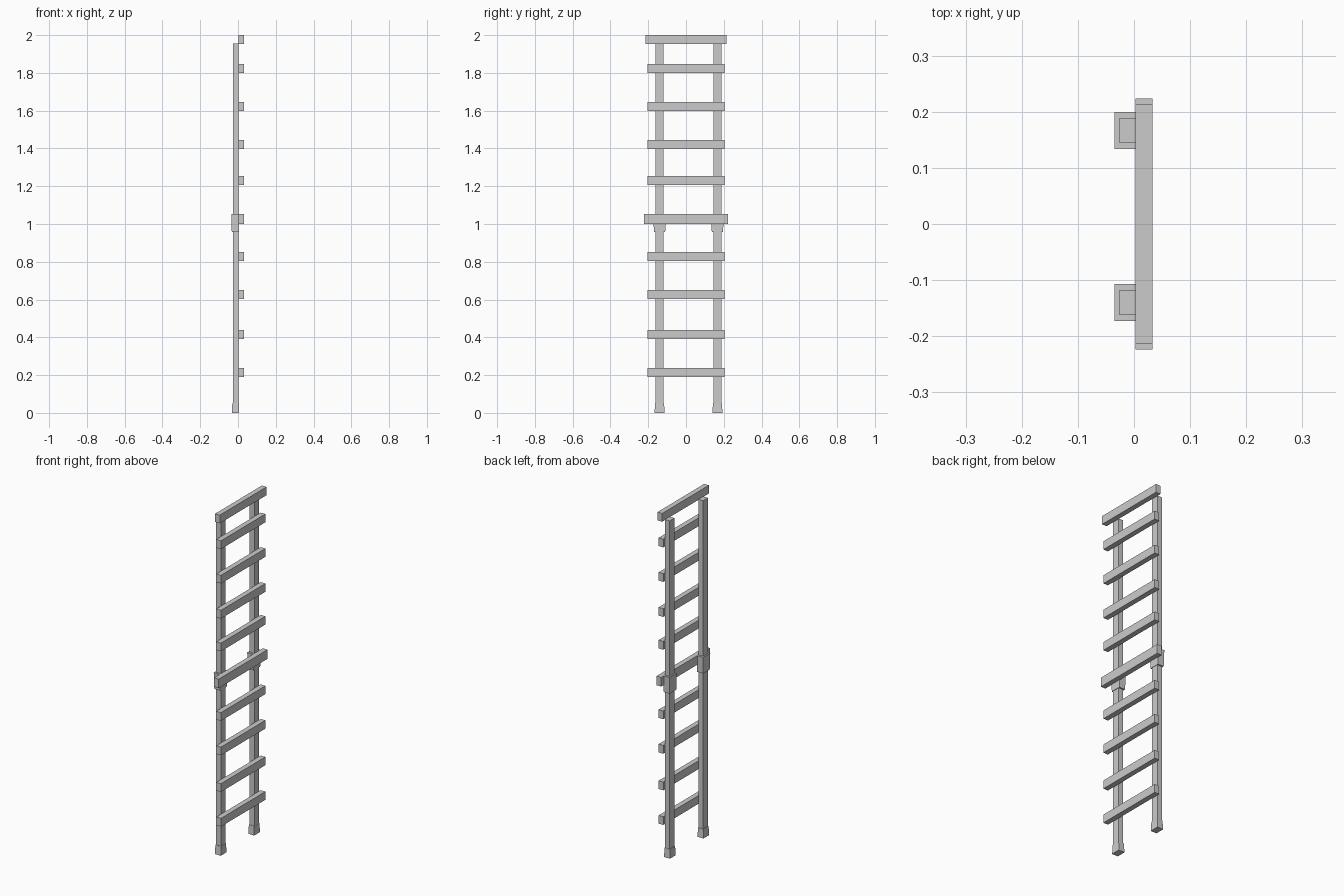
import bpy, bmesh

if "Cube" in bpy.data.objects:
    bpy.data.objects.remove(bpy.data.objects["Cube"])

grey = bpy.data.materials.new("plain_grey")
grey.diffuse_color = (0.6, 0.6, 0.6, 1)
grey.use_nodes = True
grey.node_tree.nodes["Principled BSDF"].inputs["Base Color"].default_value = grey.diffuse_color


def block(name, x, y, z, taper=1.0):
    """Box from (min, max) ranges; taper scales the top end against the bottom."""
    bm = bmesh.new()
    bmesh.ops.create_cube(bm, size=1)
    for v in bm.verts:
        s = taper if v.co.z > 0 else 1.0
        v.co.x = (x[0] + x[1]) / 2 + v.co.x * s * (x[1] - x[0])
        v.co.y = (y[0] + y[1]) / 2 + v.co.y * s * (y[1] - y[0])
        v.co.z = z[0] if v.co.z < 0 else z[1]
    mesh = bpy.data.meshes.new(name)
    bm.to_mesh(mesh)
    bm.free()
    mesh.materials.append(grey)
    obj = bpy.data.objects.new(name, mesh)
    bpy.context.collection.objects.link(obj)


def around(c, width):
    return (c - width / 2, c + width / 2)


# Two uprights, each with a tapered foot and a joining collar
for side, y in (("front", -0.14), ("back", 0.1665)):
    block(f"{side}_upright", (-0.027, 0.003), around(y, 0.043), (0.0, 1.955))
    block(f"{side}_foot", (-0.032, 0.006), around(y, 0.053), (0.0, 0.053), 0.9)
    block(f"{side}_collar", (-0.033, 0.005), around(y, 0.060), (0.958, 1.053), 1.09)

# Regular rungs fixed to the face of the uprights
for i, z in enumerate((0.214, 0.415, 0.627, 0.827, 1.23, 1.42, 1.623, 1.823)):
    block(f"rung_{i + 1}", (0.003, 0.033), around(0, 0.407), around(z, 0.048))

# Wider rungs at the joint and the top
block("middle_rung", (0.003, 0.033), around(0, 0.447), (1.0, 1.053))
block("top_rung", (0.003, 0.033), around(0, 0.428), (1.952, 2.0))
